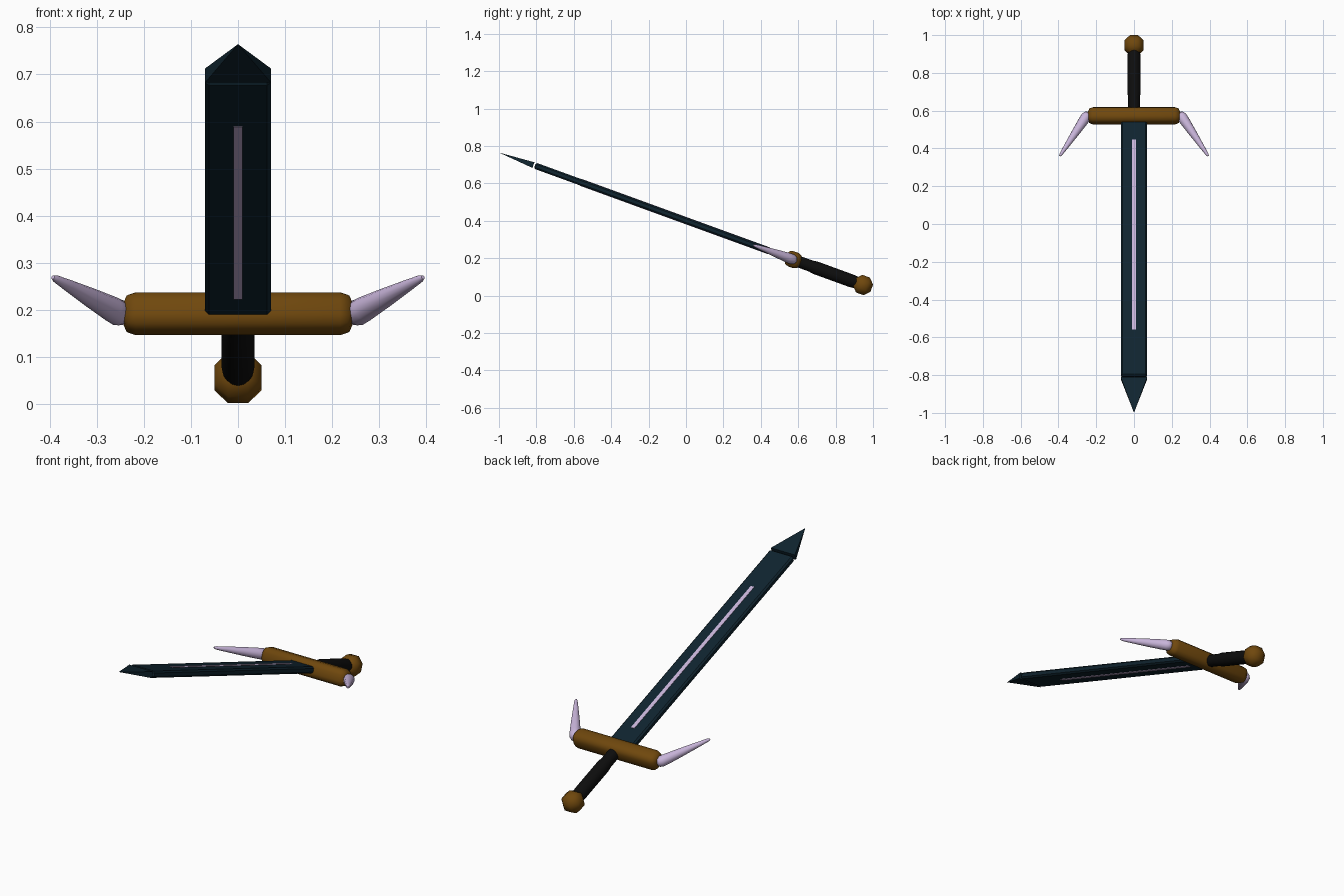
import bpy, bmesh, math
from mathutils import Matrix, Vector

cube = bpy.data.objects.get("Cube")
if cube:
    bpy.data.objects.remove(cube)

# Sword frame: origin at the guard, blade along -y, tilted up toward the tip
TILT = Matrix.Translation((0, 0.573, 0.192)) @ Matrix.Rotation(math.radians(-20), 4, 'X')


def material(name, rgb, rough=0.6):
    m = bpy.data.materials.new(name)
    m.use_nodes = True
    m.diffuse_color = (*rgb, 1)
    bsdf = m.node_tree.nodes["Principled BSDF"]
    bsdf.inputs["Base Color"].default_value = (*rgb, 1)
    bsdf.inputs["Roughness"].default_value = rough
    return m


STEEL = material("dark blue steel", (0.005, 0.018, 0.029))
GOLD = material("antique gold", (0.16, 0.064, 0.004))
LILAC = material("pale lilac", (0.58, 0.46, 0.70))
BLACK = material("black leather", (0.004, 0.004, 0.004))


def finish(name, bm, mat, local=Matrix(), smooth=None):
    bmesh.ops.recalc_face_normals(bm, faces=bm.faces)
    me = bpy.data.meshes.new(name)
    bm.to_mesh(me)
    bm.free()
    me.materials.append(mat)
    ob = bpy.data.objects.new(name, me)
    bpy.context.collection.objects.link(ob)
    ob.matrix_world = TILT @ local
    if smooth:
        bpy.ops.object.select_all(action='DESELECT')
        ob.select_set(True)
        bpy.context.view_layer.objects.active = ob
        bpy.ops.object.shade_smooth_by_angle(angle=math.radians(smooth))
    return ob


def box(name, size, centre, mat, bevel=0, segments=1, smooth=None):
    bm = bmesh.new()
    bmesh.ops.create_cube(bm, size=1)
    bmesh.ops.scale(bm, vec=size, verts=bm.verts)
    if bevel:
        bmesh.ops.bevel(bm, geom=bm.edges[:], offset=bevel, segments=segments,
                        profile=0.5, affect='EDGES')
    return finish(name, bm, mat, Matrix.Translation(centre), smooth)


def lathe(name, profile, start, direction, mat, sides=16, smooth=50):
    """Turned part: (radius, distance) pairs along a direction."""
    bm = bmesh.new()
    rings = []
    for r, d in profile:
        rings.append([bm.verts.new((r * math.cos(a), r * math.sin(a), d))
                      for a in (math.tau * i / sides for i in range(sides))])
    for lo, hi in zip(rings, rings[1:]):
        for i in range(sides):
            j = (i + 1) % sides
            bm.faces.new((lo[i], lo[j], hi[j], hi[i]))
    bm.faces.new(rings[0][::-1])
    bm.faces.new(rings[-1])
    turn = Vector(direction).to_track_quat('Z', 'Y').to_matrix().to_4x4()
    return finish(name, bm, mat, Matrix.Translation(start) @ turn, smooth)


# Blade with softened edges
box("blade", (0.14, 1.47, 0.034), (0, -0.735, 0), STEEL, bevel=0.008)

# Pointed tip: flattened four-sided pyramid
bm = bmesh.new()
base = [bm.verts.new((x, -1.478, z)) for x, z in
        ((-0.07, -0.016), (0.07, -0.016), (0.07, 0.016), (-0.07, 0.016))]
apex = bm.verts.new((0, -1.673, 0))
bm.faces.new(base)
for i in range(4):
    bm.faces.new((base[i], base[(i + 1) % 4], apex))
finish("blade_tip", bm, STEEL)

# Thin inlay running along both blade faces
for side, z in (("upper", 0.017), ("lower", -0.017)):
    box(side + "_inlay", (0.02, 1.07, 0.004), (0, -0.675, z), LILAC)

# Crossguard and pommel
box("crossguard", (0.49, 0.086, 0.086), (0, 0, 0), GOLD, bevel=0.028, segments=2, smooth=50)
box("pommel", (0.1, 0.1, 0.1), (0, 0.397, 0), GOLD, bevel=0.029, smooth=50)

# Grip, slightly swollen toward the pommel
lathe("grip", [(0.031, 0), (0.031, 0.1), (0.035, 0.13), (0.035, 0.33), (0.031, 0.37)],
      (0, 0, 0), (0, 1, 0), BLACK)

# Horns sweeping forward from the guard ends
HORN = [(0.012, -0.024), (0.022, -0.016), (0.028, 0), (0.027, 0.03), (0.021, 0.11),
        (0.013, 0.20), (0.008, 0.25), (0.004, 0.262)]
for side, s in (("left", 1), ("right", -1)):
    lathe(side + "_horn", HORN, (s * 0.253, -0.005, 0), (s * 0.142, -0.225, 0),
          LILAC, sides=12)
